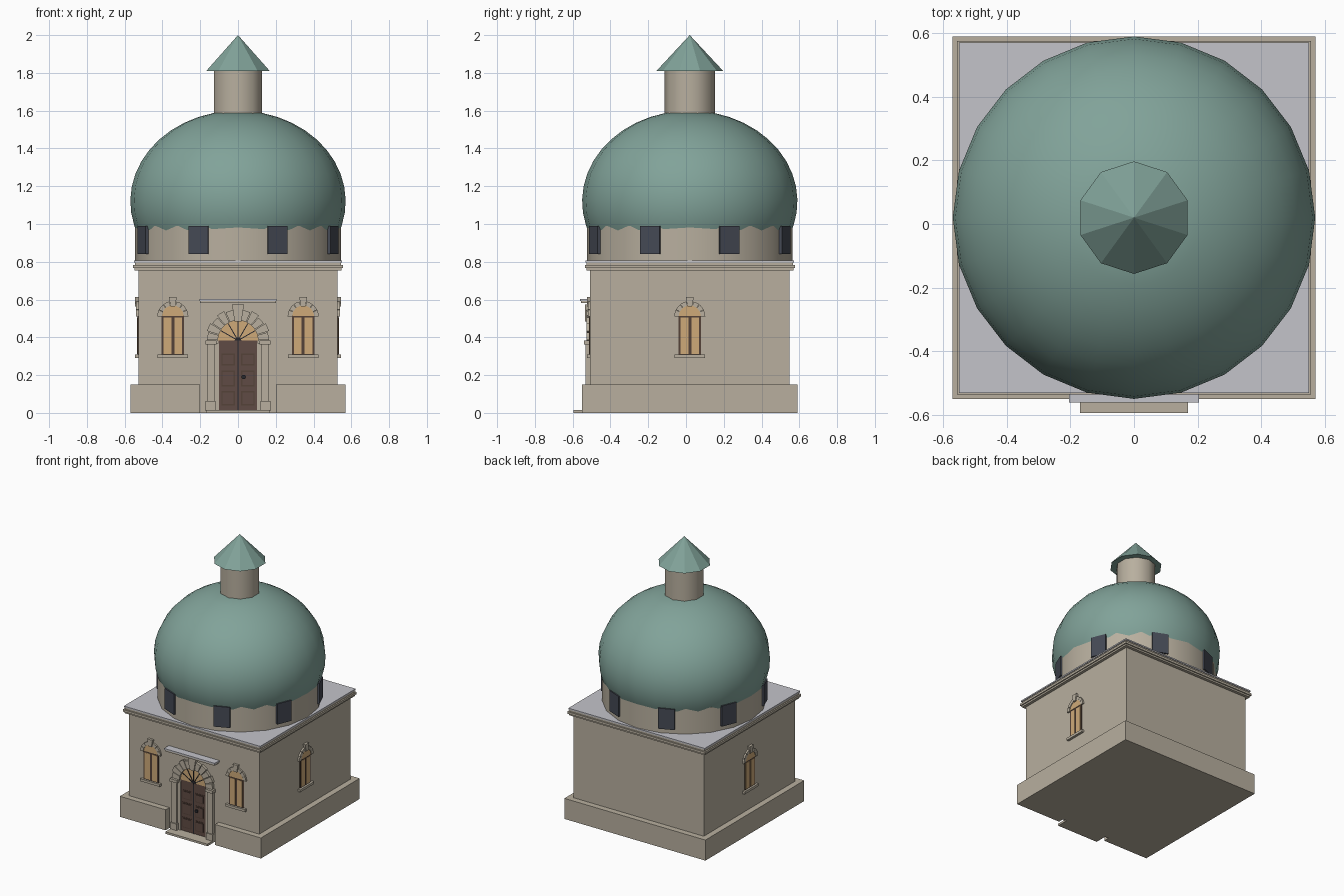
import bpy, bmesh, math
from mathutils import Matrix, Vector

if "Cube" in bpy.data.objects:
    bpy.data.objects.remove(bpy.data.objects["Cube"])

CY = 0.02      # y of the building's axis
HALF = 0.527   # half width of the walls


def material(name, rgb):
    m = bpy.data.materials.new(name)
    m.diffuse_color = (*rgb, 1)
    m.use_nodes = True
    m.node_tree.nodes["Principled BSDF"].inputs["Base Color"].default_value = m.diffuse_color
    return m


STONE = material("warm_stone", (0.48, 0.43, 0.345))
COPPER = material("green_copper", (0.22, 0.365, 0.32))
ROOF = material("pale_grey_roof", (0.55, 0.55, 0.59))
SLATE = material("dark_slate", (0.06, 0.068, 0.09))
GLASS = material("amber_glass", (0.62, 0.40, 0.19))
DOOR = material("door_brown", (0.115, 0.07, 0.058))
FRAME = material("frame_brown", (0.09, 0.055, 0.04))
IRON = material("black_iron", (0.02, 0.02, 0.025))


def finish(name, bm, mat, smooth=None):
    bmesh.ops.recalc_face_normals(bm, faces=bm.faces)
    me = bpy.data.meshes.new(name)
    bm.to_mesh(me)
    bm.free()
    me.materials.append(mat)
    ob = bpy.data.objects.new(name, me)
    bpy.context.collection.objects.link(ob)
    if smooth:
        bpy.context.view_layer.objects.active = ob
        ob.select_set(True)
        bpy.ops.object.shade_smooth_by_angle(angle=math.radians(smooth))
        ob.select_set(False)
    return ob


def extrude(bm, pts, vec):
    f = bm.faces.new([bm.verts.new(p) for p in pts])
    r = bmesh.ops.extrude_face_region(bm, geom=[f], use_keep_orig=True)
    bmesh.ops.translate(bm, vec=vec, verts=[v for v in r["geom"] if isinstance(v, bmesh.types.BMVert)])


def relief(name, shapes, d0, d1, mat, side=0):
    """Wall ornaments: (u, z) outlines pushed from depth d0 to d1 out of a wall turned by side degrees."""
    bm = bmesh.new()
    for s in shapes:
        extrude(bm, [(u, -HALF - d0, z) for u, z in s], Vector((0, d0 - d1, 0)))
    bm.transform(Matrix.Translation((0, CY, 0)) @ Matrix.Rotation(math.radians(side), 4, 'Z'))
    return finish(name, bm, mat)


def rect(u0, u1, z0, z1):
    return [(u0, z0), (u1, z0), (u1, z1), (u0, z1)]


def arc(u, z, r, a0, a1, n):
    return [(u + r * math.cos(math.radians(a0 + (a1 - a0) * i / n)),
             z + r * math.sin(math.radians(a0 + (a1 - a0) * i / n))) for i in range(n + 1)]


def voussoirs(u, z, r0, r1, r2, n):
    out, step = [], 180 / n
    for i in range(n):
        a, b = i * step + 0.8, (i + 1) * step - 0.8
        out.append(arc(u, z, r0, a, b, 2) + arc(u, z, r2 if i % 2 else r1, b, a, 2))
    return out


def slab(name, half, z0, z1, mat):
    bm = bmesh.new()
    extrude(bm, [(sx * half, CY + sy * half, z0) for sx, sy in ((-1, -1), (1, -1), (1, 1), (-1, 1))],
            Vector((0, 0, z1 - z0)))
    return finish(name, bm, mat)


def lathe(name, prof, n, mat, smooth=None):
    """Closed solid of revolution with a vertex towards the front."""
    bm = bmesh.new()
    rings = [[bm.verts.new((r * math.sin(2 * math.pi * i / n), CY - r * math.cos(2 * math.pi * i / n), z))
              for i in range(n)] for r, z in prof]
    for a, b in zip(rings, rings[1:]):
        for i in range(n):
            bm.faces.new((a[i], a[(i + 1) % n], b[(i + 1) % n], b[i]))
    bm.faces.new(rings[0])
    bm.faces.new(rings[-1])
    bmesh.ops.remove_doubles(bm, verts=bm.verts, dist=1e-4)
    return finish(name, bm, mat, smooth)


# Plinth with a notch for the doorway, and walls
bm = bmesh.new()
P, F = 0.57, CY - HALF
extrude(bm, [(x, y, 0) for x, y in ((-P, CY + P), (-P, CY - P), (-0.2, CY - P), (-0.2, F),
                                    (0.2, F), (0.2, CY - P), (P, CY - P), (P, CY + P))], Vector((0, 0, 0.15)))
finish("plinth", bm, STONE)
slab("walls", HALF, 0.15, 0.765, STONE)

# Stepped cornice and flat roof
slab("cornice_lower", 0.548, 0.755, 0.767, STONE)
slab("cornice_middle", 0.556, 0.767, 0.783, STONE)
slab("cornice_upper", 0.546, 0.783, 0.797, STONE)
slab("flat_roof", 0.551, 0.797, 0.807, ROOF)

# Drum, dome, lantern and cap
lathe("drum", [(0.545, 0.80), (0.545, 0.99)], 20, STONE, 30)
prof = []
for i in range(13):
    t = math.radians(-24 + (76.8 + 24) * i / 12)
    prof.append((0.57 * math.cos(t), 1.12 + 0.48 * math.sin(t)))
lathe("dome", prof, 24, COPPER, 30)
lathe("lantern", [(0.134, 1.57), (0.134, 1.815)], 10, STONE, 40)
lathe("lantern_cap", [(0.177, 1.81), (0.0, 2.0)], 10, COPPER)

# Eight dark openings round the drum
bm = bmesh.new()
for k in range(8):
    m = Matrix.Translation((0, CY, 0)) @ Matrix.Rotation(math.radians(22.5 + 45 * k), 4, 'Z')
    m = m @ Matrix.Translation((0, -0.528, 0.915)) @ Matrix.Diagonal((0.112, 0.05, 0.15, 1))
    bmesh.ops.create_cube(bm, size=1, matrix=m)
finish("drum_windows", bm, SLATE)


# Arched windows: two on the front, one on each side wall
def window(u, side, tag):
    z = 0.51
    relief("window_frame_" + tag, [rect(u - 0.06, u + 0.06, 0.305, z + 0.004)], -0.01, 0.004, FRAME, side)
    relief("window_glass_" + tag, [rect(u - 0.049, u - 0.008, 0.313, z - 0.006),
                                   rect(u + 0.008, u + 0.049, 0.313, z - 0.006),
                                   arc(u, z + 0.004, 0.058, 0, 180, 10)], -0.01, 0.007, GLASS, side)
    relief("window_arch_" + tag, voussoirs(u, z, 0.058, 0.082, 0.082, 7), -0.01, 0.012, STONE, side)
    relief("window_keystone_" + tag, [[(u - 0.012, z + 0.052), (u + 0.012, z + 0.052),
                                       (u + 0.021, z + 0.104), (u - 0.021, z + 0.104)]], -0.01, 0.018, STONE, side)
    relief("window_sill_" + tag, [rect(u - 0.08, u + 0.08, 0.29, 0.308)], -0.01, 0.018, STONE, side)


window(-0.345, 0, "front_left")
window(0.345, 0, "front_right")
window(0, 90, "right")
window(0, -90, "left")

# Doorway: step, pillars with bases and caps, arch, keystone and hood
relief("door_step", [rect(-0.17, 0.17, 0, 0.015)], -0.01, 0.088, STONE)
relief("door_pillars", [rect(s * 0.145 - 0.02, s * 0.145 + 0.02, 0.01, 0.37) for s in (-1, 1)], -0.01, 0.024, STONE)
relief("pillar_bases", [rect(s * 0.145 - 0.026, s * 0.145 + 0.026, 0.01, 0.062) for s in (-1, 1)], -0.01, 0.032, STONE)
relief("pillar_caps", [rect(s * 0.143 - 0.03, s * 0.143 + 0.03, 0.362, 0.383) for s in (-1, 1)], -0.01, 0.034, STONE)
relief("door_jambs", [rect(s * 0.113 - 0.012, s * 0.113 + 0.012, 0.01, 0.37) for s in (-1, 1)], -0.01, 0.012, STONE)
relief("door_arch", voussoirs(0, 0.383, 0.106, 0.163, 0.172, 11), -0.01, 0.02, STONE)
relief("door_keystone", [[(-0.018, 0.485), (0.018, 0.485), (0.032, 0.575), (-0.032, 0.575)]], -0.01, 0.028, STONE)
relief("door_hood", [rect(-0.2, 0.2, 0.581, 0.593)], -0.01, 0.05, STONE)
relief("door_hood_cover", [rect(-0.205, 0.205, 0.593, 0.602)], -0.01, 0.055, ROOF)

# Fanlight with radiating bars
relief("fanlight", [arc(0, 0.383, 0.107, 0, 180, 16)], -0.01, 0.005, GLASS)
bars = []
for a in range(30, 151, 30):
    c, s = math.cos(math.radians(a)), math.sin(math.radians(a))
    w = 0.0025
    bars.append([(s * w, 0.383 - c * w), (c * 0.105 + s * w, 0.383 + s * 0.105 - c * w),
                 (c * 0.105 - s * w, 0.383 + s * 0.105 + c * w), (-s * w, 0.383 + c * w)])
relief("fanlight_bars", bars + [arc(0, 0.383, 0.018, 0, 180, 6)], 0, 0.008, IRON)

# Double door with raised panels, centre gap and knob
relief("door_leaves", [rect(-0.103, 0.103, 0.015, 0.385)], -0.01, 0.005, DOOR)
rows = ((0.04, 0.115), (0.14, 0.225), (0.25, 0.315))
cells = [(s * 0.052, z0, z1) for s in (-1, 1) for z0, z1 in rows]
relief("door_panel_edges", [rect(u - 0.036, u + 0.036, a, b) for u, a, b in cells], 0, 0.007, FRAME)
relief("door_panels", [rect(u - 0.029, u + 0.029, a + 0.008, b - 0.008) for u, a, b in cells], 0, 0.011, DOOR)
relief("door_gap", [rect(-0.003, 0.003, 0.015, 0.38)], 0, 0.008, IRON)
relief("door_knob", [arc(0.03, 0.19, 0.012, 0, 315, 7)], 0, 0.02, IRON)
